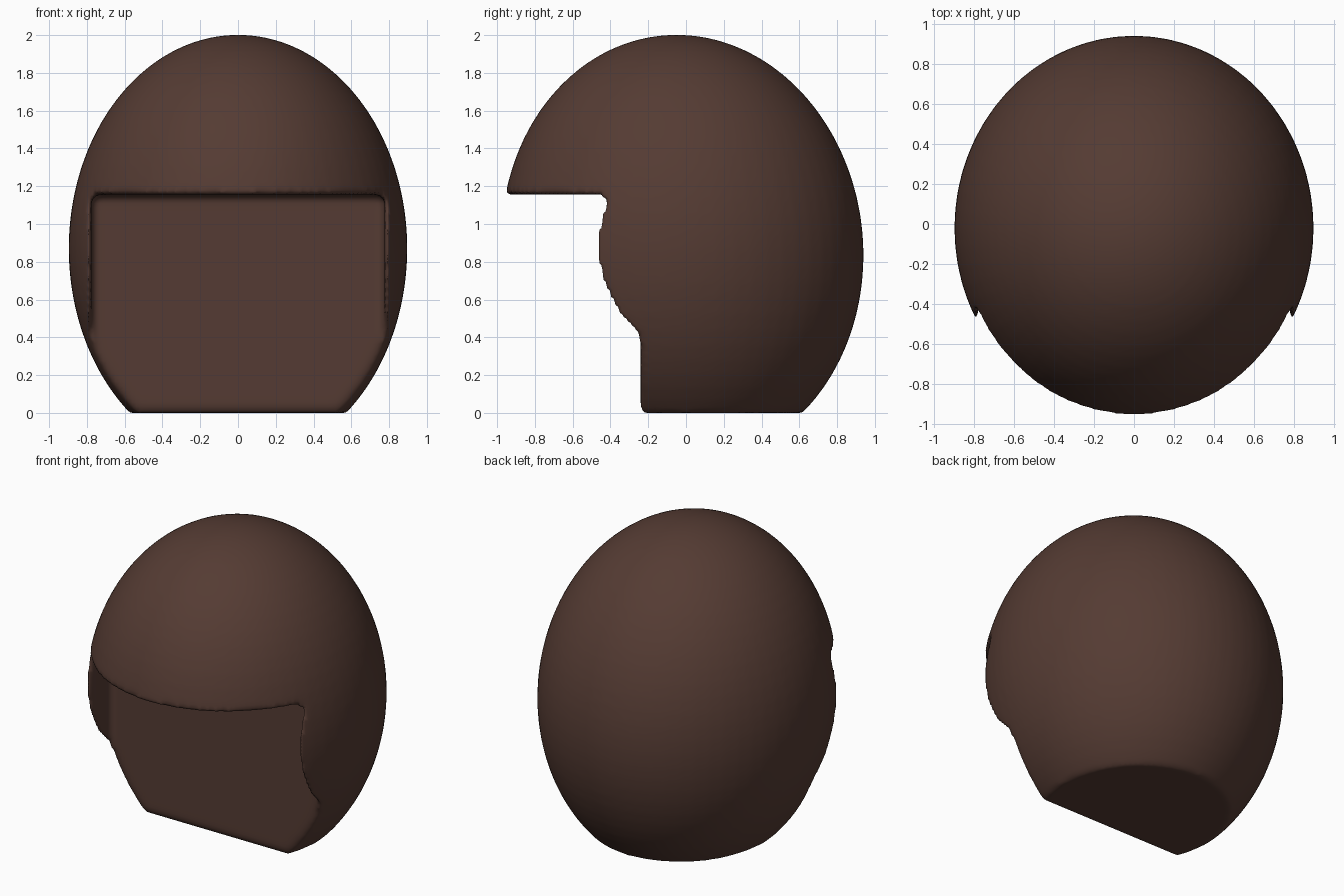
import bpy, bmesh, math
from mathutils import Vector

if "Cube" in bpy.data.objects:
    bpy.data.objects.remove(bpy.data.objects["Cube"])

brown = bpy.data.materials.new("dark brown")
brown.diffuse_color = (0.09, 0.044, 0.033, 1)
brown.use_nodes = True
brown.node_tree.nodes["Principled BSDF"].inputs["Base Color"].default_value = brown.diffuse_color


def make_object(name, bm):
    mesh = bpy.data.meshes.new(name)
    bm.to_mesh(mesh)
    bm.free()
    obj = bpy.data.objects.new(name, mesh)
    bpy.context.collection.objects.link(obj)
    return obj


# Egg-shaped shell, leaning slightly forward, with a flat base
RX, RY, RZ, MID = 0.897, 0.96, 1.132, 0.87
bm = bmesh.new()
bmesh.ops.create_uvsphere(bm, u_segments=64, v_segments=40, radius=1)
for v in bm.verts:
    x, y, z = v.co
    v.co = Vector((x * RX, y * RY - 0.02 - 0.03 * z, z * RZ + MID))
cut = bmesh.ops.bisect_plane(bm, geom=bm.verts[:] + bm.edges[:] + bm.faces[:],
                             plane_co=(0, 0, 0), plane_no=(0, 0, -1),
                             clear_outer=True)
rim = [e for e in cut["geom_cut"] if isinstance(e, bmesh.types.BMEdge)]
bmesh.ops.contextual_create(bm, geom=rim)
bmesh.ops.recalc_face_normals(bm, faces=bm.faces)
shell = make_object("head_shell", bm)
shell.data.materials.append(brown)

# Box that carves the face opening below the brow
bm = bmesh.new()
bmesh.ops.create_cube(bm, size=1)
lo, hi = Vector((-0.775, -1.5, -0.3)), Vector((0.775, -0.24, 1.155))
for v in bm.verts:
    v.co = (lo + hi) / 2 + Vector(c * s for c, s in zip(v.co, hi - lo))
cutter = make_object("face_cutter", bm)
cutter.hide_render = True
cutter.hide_viewport = False
cutter.display_type = 'WIRE'

# Carve, then remesh and relax for soft sculpted edges
carve = shell.modifiers.new("carve", 'BOOLEAN')
carve.operation = 'DIFFERENCE'
carve.solver = 'EXACT'
carve.object = cutter
remesh = shell.modifiers.new("remesh", 'REMESH')
remesh.mode = 'VOXEL'
remesh.voxel_size = 0.022
remesh.use_smooth_shade = True
relax = shell.modifiers.new("relax", 'SMOOTH')
relax.factor = 0.5
relax.iterations = 5

bpy.context.view_layer.objects.active = shell
shell.select_set(True)
for name in ("carve", "remesh", "relax"):
    bpy.ops.object.modifier_apply(modifier=name)
bpy.data.objects.remove(cutter)
if not shell.data.materials:
    shell.data.materials.append(brown)
for p in shell.data.polygons:
    p.use_smooth = True
    p.material_index = 0
